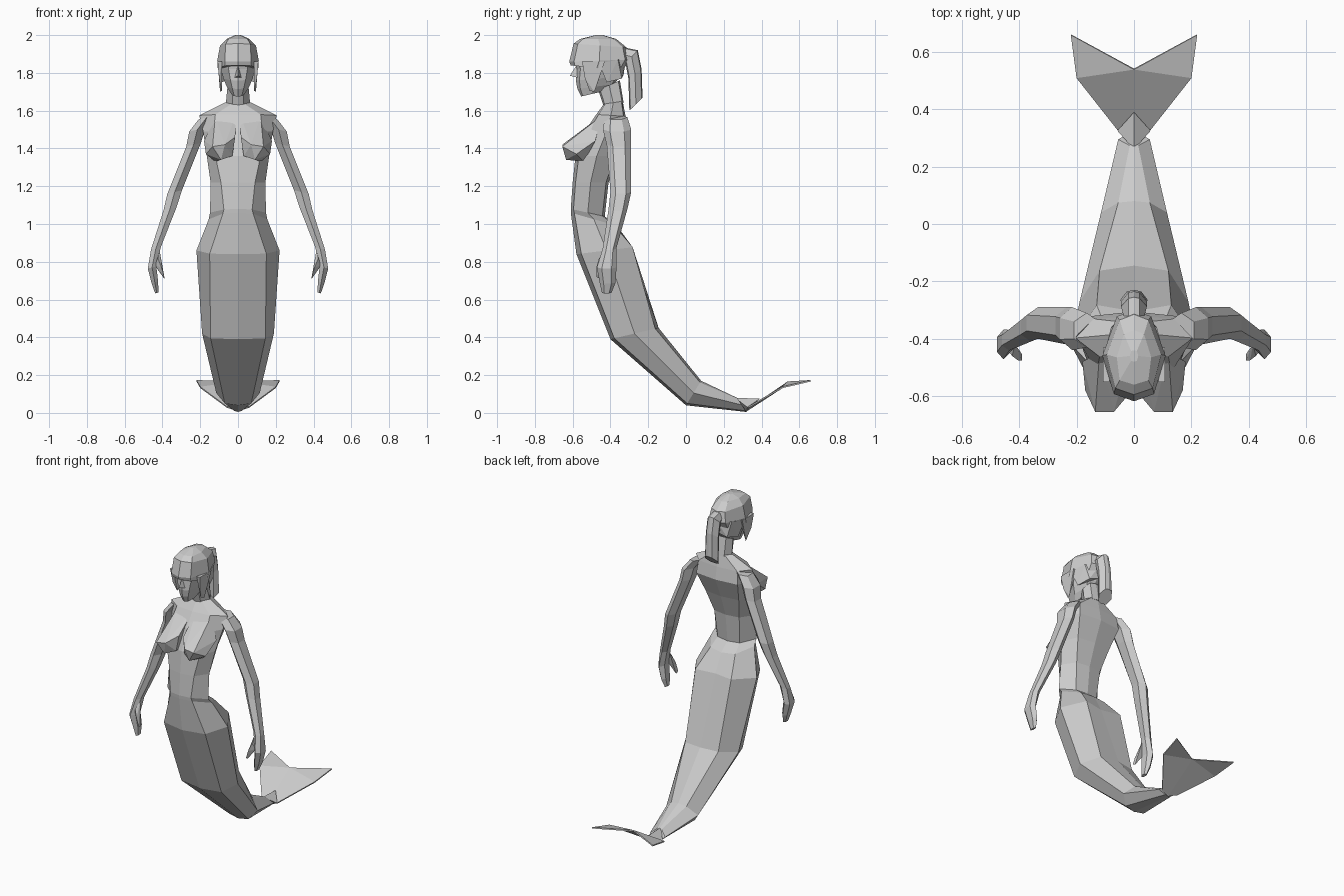
import bpy, bmesh
from math import cos, sin, pi


def finish(bm, name, mirror=False):
    bmesh.ops.recalc_face_normals(bm, faces=bm.faces)
    me = bpy.data.meshes.new(name)
    bm.to_mesh(me)
    bm.free()
    ob = bpy.data.objects.new(name, me)
    bpy.context.collection.objects.link(ob)
    if mirror:
        ob.modifiers.new("mirror", 'MIRROR').use_clip = True
    return ob


def loft(name, rings, mirror=False):
    bm = bmesh.new()
    loops = [[bm.verts.new(p) for p in r] for r in rings]
    n = len(loops[0])
    for a, b in zip(loops, loops[1:]):
        for i in range(n):
            j = (i + 1) % n
            bm.faces.new((a[i], a[j], b[j], b[i]))
    bm.faces.new(loops[0])
    bm.faces.new(loops[-1])
    return finish(bm, name, mirror)


def hull(name, pts, mirror=False):
    bm = bmesh.new()
    for p in pts:
        bm.verts.new(p)
    bmesh.ops.convex_hull(bm, input=bm.verts)
    return finish(bm, name, mirror)


def section(yf, zf, yb, zb, wf, w, wb, groove=0.0):
    """Symmetric eight-sided section between a front and a back point."""
    def at(x, t):
        return (x, yf + (yb - yf) * t, zf + (zb - zf) * t)
    half = [at(wf, .08), at(w, .5), at(wb, .93)]
    return ([at(0, 0)] + half + [at(0, 1 - groove)]
            + [(-x, y, z) for x, y, z in reversed(half)])


def tube_ring(x, y, z, rx, ry, n=6):
    return [(x + rx * cos(2 * pi * i / n + pi / 6), y + ry * sin(2 * pi * i / n + pi / 6),
             z - .25 * rx * cos(2 * pi * i / n + pi / 6)) for i in range(n)]


# Torso and tail in one skin, from tail end to neck
loft("body_and_tail", [section(*r) for r in (
    (.32, .005, .27, .08, .02, .055, .015),
    (0, .04, .08, .17, .07, .115, .055),
    (-.40, .39, -.145, .45, .145, .19, .12),
    (-.58, .84, -.26, .88, .15, .22, .13, .14),
    (-.61, 1.06, -.365, .99, .08, .155, .09),
    (-.61, 1.08, -.43, 1.04, .075, .148, .08),
    (-.60, 1.22, -.41, 1.22, .09, .145, .09),
    (-.585, 1.36, -.36, 1.36, .12, .165, .12),
    (-.535, 1.49, -.305, 1.49, .13, .185, .15),
    (-.475, 1.58, -.32, 1.57, .12, .205, .14),
    (-.435, 1.635, -.335, 1.65, .035, .07, .04))])

# Neck
loft("neck", [section(*r) for r in (
    (-.435, 1.62, -.33, 1.64, .03, .065, .04),
    (-.465, 1.71, -.35, 1.76, .03, .055, .04))])

# Bust
hull("bust", [(.01, -.44, 1.58), (.12, -.45, 1.57), (.015, -.59, 1.46), (.07, -.655, 1.42),
              (.135, -.655, 1.41), (.09, -.635, 1.34), (.03, -.60, 1.36), (.17, -.58, 1.37),
              (.18, -.48, 1.44), (.12, -.54, 1.33), (.03, -.54, 1.36)], True)

# Arms, hands and thumbs
loft("arm", [tube_ring(*r) for r in (
    (.165, -.37, 1.565, .05, .06),
    (.215, -.365, 1.50, .05, .075),
    (.235, -.355, 1.42, .045, .065),
    (.335, -.345, 1.17, .045, .055),
    (.36, -.36, 1.08, .04, .05),
    (.435, -.405, .87, .03, .036))], True)
loft("hand", [tube_ring(*r) for r in (
    (.435, -.405, .87, .03, .036),
    (.455, -.42, .77, .026, .052),
    (.44, -.415, .69, .02, .042),
    (.43, -.42, .635, .01, .025))], True)
hull("thumb", [(.415, -.42, .86), (.425, -.46, .82), (.44, -.44, .78), (.405, -.475, .77),
               (.39, -.455, .71), (.39, -.475, .72), (.40, -.44, .77)], True)

# Tail fin: joint diamond and two thin lobes
hull("fin_joint", [(0, .26, .08), (0, .39, .075), (.058, .325, .03), (-.058, .325, .03),
                   (0, .32, .005)])
bm = bmesh.new()
root, mid, outer, tip, notch = [bm.verts.new(p) for p in (
    (0, .32, .012), (.058, .33, .03), (.20, .51, .135), (.22, .66, .17), (0, .54, .163))]
bm.faces.new((root, mid, outer, notch))
bm.faces.new((outer, tip, notch))
fin = finish(bm, "tail_fin", True)
solid = fin.modifiers.new("thickness", 'SOLIDIFY')
solid.thickness = .008
solid.offset = 0

# Head with nose
loft("head", [section(*r) for r in (
    (-.555, 1.675, -.45, 1.70, .02, .035, .03),
    (-.575, 1.715, -.38, 1.74, .03, .06, .04),
    (-.583, 1.76, -.35, 1.78, .04, .078, .05),
    (-.578, 1.82, -.34, 1.82, .05, .088, .06),
    (-.59, 1.90, -.33, 1.90, .05, .085, .06))])
hull("nose", [(0, -.615, 1.785), (.018, -.575, 1.775), (-.018, -.575, 1.775), (0, -.58, 1.84)])

# Hair cap, side locks and ponytail
loft("hair_cap", [section(*r) for r in (
    (-.61, 1.84, -.335, 1.81, .07, .108, .06),
    (-.618, 1.86, -.30, 1.87, .07, .110, .06),
    (-.595, 1.955, -.315, 1.935, .065, .095, .05),
    (-.56, 1.98, -.37, 1.98, .05, .06, .035),
    (-.48, 2.0, -.44, 2.0, .01, .015, .01))])
hull("side_lock", [(.085, -.55, 1.86), (.108, -.55, 1.86), (.085, -.43, 1.86), (.108, -.43, 1.86),
                   (.10, -.535, 1.77), (.085, -.51, 1.705), (.095, -.485, 1.70),
                   (.10, -.46, 1.77)], True)
hull("nape_hair", [(.105, -.46, 1.85), (.085, -.42, 1.75), (.06, -.34, 1.77), (0, -.33, 1.79),
                   (0, -.32, 1.87), (.08, -.36, 1.87)], True)
loft("ponytail", [section(*r) for r in (
    (-.36, 1.87, -.33, 1.935, .02, .03, .02),
    (-.32, 1.85, -.255, 1.92, .03, .045, .02),
    (-.305, 1.77, -.235, 1.82, .03, .045, .02),
    (-.30, 1.60, -.23, 1.67, .03, .048, .025))])
